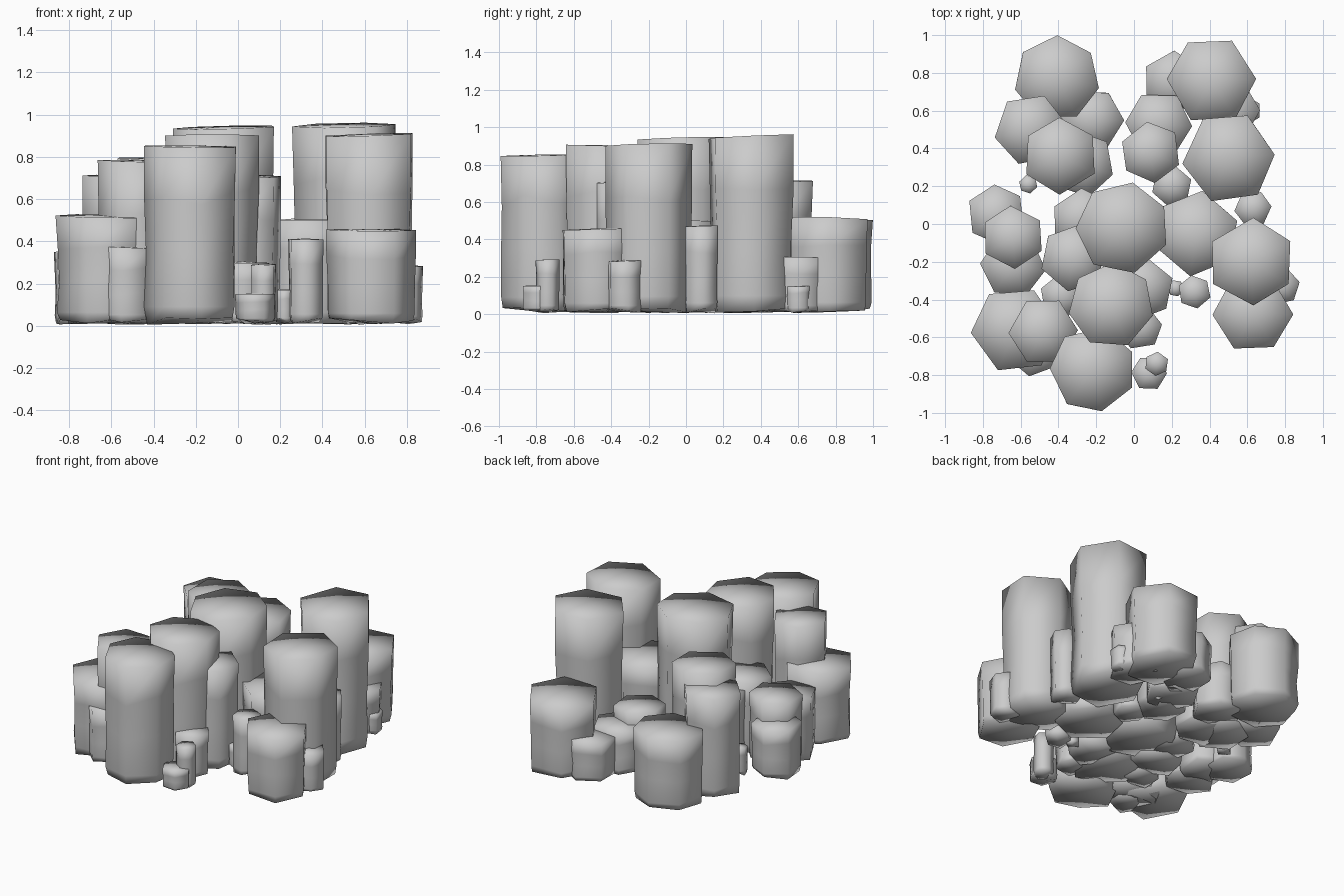
import bpy, bmesh, math, random
random.seed(4)

# x, y, radius, height, rotation in degrees, number of sides
MAIN = [
    (-0.06, -0.02, 0.25, 0.94, 28, 7), (0.50, 0.35, 0.25, 0.95, 6, 6),
    (0.62, -0.20, 0.235, 0.905, 30, 6), (-0.12, -0.43, 0.23, 0.90, 36, 7),
    (-0.22, -0.77, 0.23, 0.85, 26, 7), (-0.39, 0.36, 0.205, 0.79, 30, 6),
    (-0.48, -0.57, 0.185, 0.78, 0, 6), (-0.55, 0.50, 0.195, 0.71, 10, 6),
    (0.05, -0.34, 0.165, 0.71, 20, 6), (-0.41, 0.77, 0.23, 0.50, 90, 7),
    (0.41, 0.76, 0.24, 0.51, 0, 6), (-0.63, -0.56, 0.235, 0.52, 5, 6),
    (0.63, -0.47, 0.215, 0.455, 0, 6), (0.33, -0.05, 0.23, 0.50, 20, 6),
]
# x, y, radius, height
MINOR = [
    (-0.64, -0.07, 0.17, 0.48), (-0.64, -0.22, 0.175, 0.44), (0.63, 0.08, 0.10, 0.47),
    (0.32, -0.36, 0.09, 0.41), (-0.32, -0.18, 0.18, 0.50), (-0.27, 0.02, 0.17, 0.45),
    (0.09, 0.38, 0.165, 0.38), (-0.53, -0.67, 0.14, 0.37), (-0.73, 0.05, 0.16, 0.35),
    (-0.22, 0.55, 0.17, 0.30), (-0.28, 0.32, 0.18, 0.35), (0.21, 0.75, 0.17, 0.28),
    (0.13, 0.53, 0.18, 0.30), (0.50, 0.60, 0.17, 0.30), (0.78, -0.33, 0.10, 0.285),
    (0.08, -0.79, 0.095, 0.15), (0.12, -0.74, 0.065, 0.29), (0.22, -0.34, 0.045, 0.17),
    (0.60, 0.60, 0.075, 0.15), (0.03, -0.55, 0.12, 0.30), (-0.56, 0.21, 0.05, 0.20),
    (0.20, 0.20, 0.11, 0.28), (-0.38, -0.38, 0.12, 0.25),
]


def column(name, x, y, r, h, turn=None, sides=6):
    turn = random.uniform(0, 60) if turn is None else turn
    angles = [math.radians(turn) + math.tau * (i + random.uniform(-0.05, 0.05)) / sides
              for i in range(sides)]
    slope = random.uniform(-0.04, 0.04), random.uniform(-0.03, 0.05)
    bm = bmesh.new()
    rings = []
    # uneven shaft, slightly waisted and narrowing near the ground
    for t, s, rough in ((0, 0.94, 0.04), (0.08, 0.98, 0.04), (0.38, 0.98, 0.06),
                        (0.7, 0.99, 0.04), (1, 1.0, 0.02)):
        ring = []
        for a in angles:
            k = r * s * random.uniform(1 - rough, 1.0)
            dx, dy = k * math.cos(a), k * math.sin(a)
            z = 0.025 + t * (h - 0.025)
            if t == 0:
                z = random.uniform(0.005, 0.04)
            elif t == 1:
                z += slope[0] * dx + slope[1] * dy
            else:
                z += random.uniform(-0.04, 0.04) * h * (t > 0.1)
            ring.append(bm.verts.new((x + dx, y + dy, z)))
        rings.append(ring)
    for lo, hi in zip(rings, rings[1:]):
        for i in range(sides):
            j = (i + 1) % sides
            bm.faces.new((lo[i], lo[j], hi[j], hi[i]))
    # fanned caps
    for ring, z in ((rings[0][::-1], 0.012), (rings[-1], h + 0.004)):
        c = bm.verts.new((x, y, z))
        for i in range(sides):
            bm.faces.new((ring[i], ring[(i + 1) % sides], c))
    for f in bm.faces:
        f.smooth = True
    me = bpy.data.meshes.new(name)
    bm.to_mesh(me)
    bm.free()
    bpy.context.collection.objects.link(bpy.data.objects.new(name, me))


for kind, group in (("main", MAIN), ("minor", MINOR)):
    for n, spec in enumerate(group, 1):
        column(f"{kind}_rock_column_{n:02d}", *spec)
